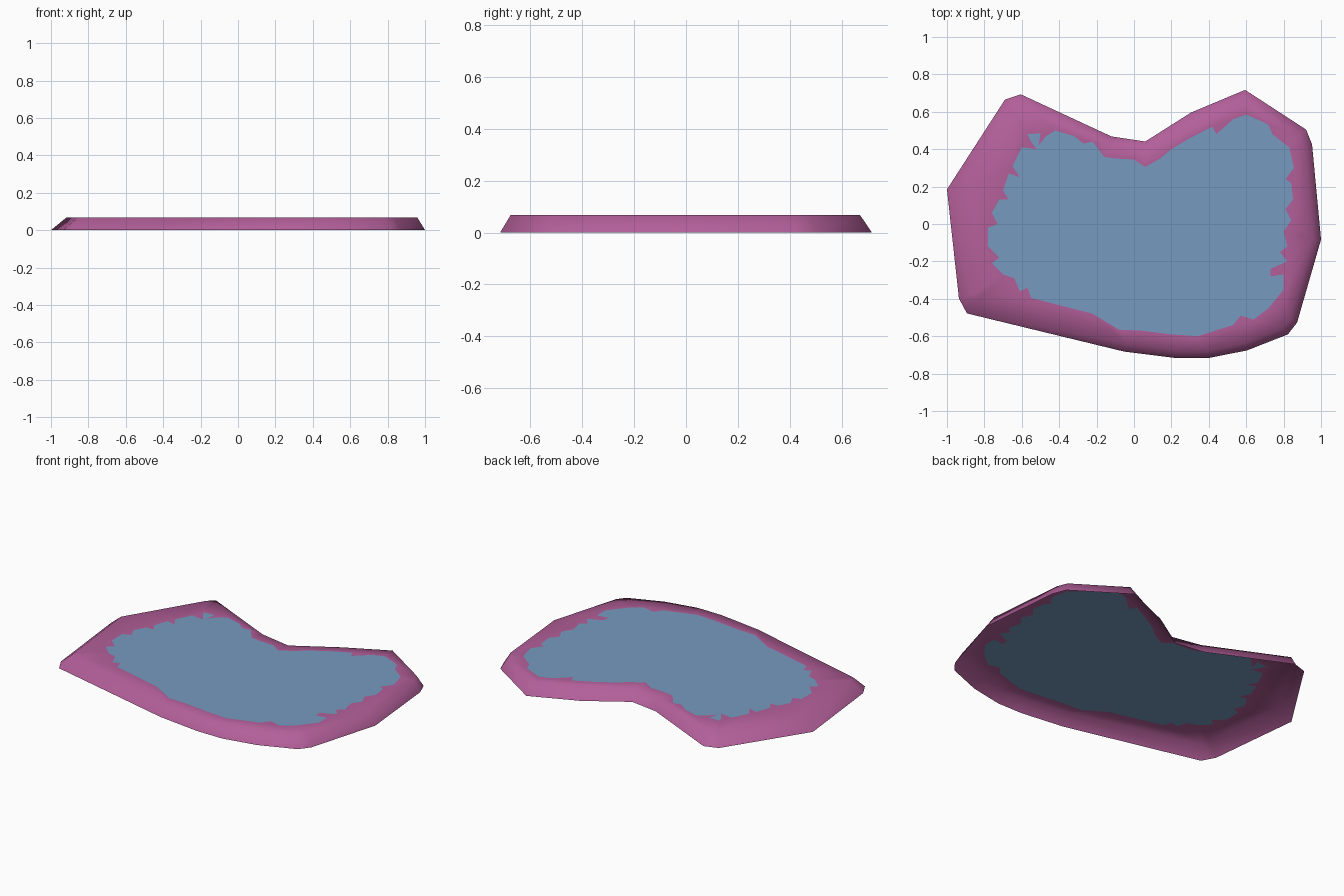
import bpy
import bmesh
from mathutils import Vector
from mathutils.geometry import delaunay_2d_cdt

if "Cube" in bpy.data.objects:
    bpy.data.objects.remove(bpy.data.objects["Cube"])

HEIGHT = 0.067

# Ground outline of the puddle (clockwise from the left tip, reversed below)
OUTLINE = [(-1, .185), (-.69, .665), (-.605, .693), (-.12, .468), (.06, .441), (.305, .596),
           (.594, .717), (.92, .505), (.952, .425), (1, -.083), (.872, -.527), (.823, -.59),
           (.604, -.676), (.396, -.717), (.225, -.717), (-.053, -.682), (-.893, -.478),
           (-.936, -.398)]

# Ragged edge of the liquid (clockwise)
LIQUID = [(-.57, .48), (-.50, .485), (-.51, .42), (-.47, .47), (-.42, .50), (-.32, .47),
          (-.27, .43), (-.22, .44), (-.16, .36), (-.1, .35), (0, .345), (.06, .305), (.14, .35),
          (.2, .40), (.3, .46), (.42, .52), (.44, .48), (.53, .56), (.6, .585), (.68, .55),
          (.72, .53), (.74, .48), (.83, .41), (.855, .3), (.81, .24), (.84, .22), (.85, .13),
          (.81, .08), (.84, .02), (.80, -.04), (.82, -.12), (.78, -.15), (.82, -.2),
          (.73, -.24), (.73, -.28), (.8, -.27), (.8, -.35), (.72, -.45), (.64, -.51),
          (.57, -.49), (.53, -.54), (.34, -.6), (.2, -.59), (.04, -.57), (-.08, -.565),
          (-.22, -.48), (-.55, -.395), (-.57, -.34), (-.61, -.36), (-.64, -.29), (-.70, -.27),
          (-.76, -.21), (-.72, -.18), (-.78, -.12), (-.78, -.02), (-.73, 0), (-.76, .06),
          (-.72, .13), (-.67, .13), (-.70, .18), (-.67, .27), (-.61, .25), (-.65, .31),
          (-.6, .41), (-.52, .40), (-.55, .44)]


def material(name, color):
    m = bpy.data.materials.new(name)
    m.diffuse_color = (*color, 1)
    m.use_nodes = True
    m.node_tree.nodes["Principled BSDF"].inputs["Base Color"].default_value = m.diffuse_color
    return m


def inset(loop):
    """Mitred inward offset of a counter-clockwise loop, wider on the left side."""
    result = []
    for i, p in enumerate(loop):
        d1 = (p - loop[i - 1]).normalized()
        d2 = (loop[(i + 1) % len(loop)] - p).normalized()
        n1, n2 = Vector((-d1.y, d1.x)), Vector((-d2.y, d2.x))
        n = (n1 + n2).normalized()
        width = 0.04 + 0.04 * max(0, n.x)
        result.append(p + n * width / max(n.dot(n1), 0.6))
    return result


outer = [Vector(p) for p in reversed(OUTLINE)]
upper = inset(outer)
liquid = [Vector(p) for p in reversed(LIQUID)]
n = len(outer)

# Flat top: rim and liquid triangulated together
loops = [list(range(n)), list(range(n, n + len(liquid)))]
verts, _, faces, _, _, origin = delaunay_2d_cdt(upper + liquid, [], loops, 1, 1e-5)

bm = bmesh.new()
top = [bm.verts.new((v.x, v.y, HEIGHT)) for v in verts]
for f, src in zip(faces, origin):
    face = bm.faces.new([top[i] for i in f])
    face.material_index = 1 if 1 in src else 0

# Sloping outer bank, open underneath
base = [bm.verts.new((p.x, p.y, 0)) for p in outer]
rim = [min(top, key=lambda v: (v.co.xy - p).length) for p in upper]
for i in range(n):
    j = (i + 1) % n
    bm.faces.new((base[i], base[j], rim[j], rim[i]))
for f in bm.faces:
    f.smooth = True

mesh = bpy.data.meshes.new("puddle")
bm.to_mesh(mesh)
bm.free()
mesh.materials.append(material("magenta bank", (0.45, 0.115, 0.32)))
mesh.materials.append(material("blue liquid", (0.18, 0.325, 0.53)))
puddle = bpy.data.objects.new("puddle", mesh)
bpy.context.collection.objects.link(puddle)
